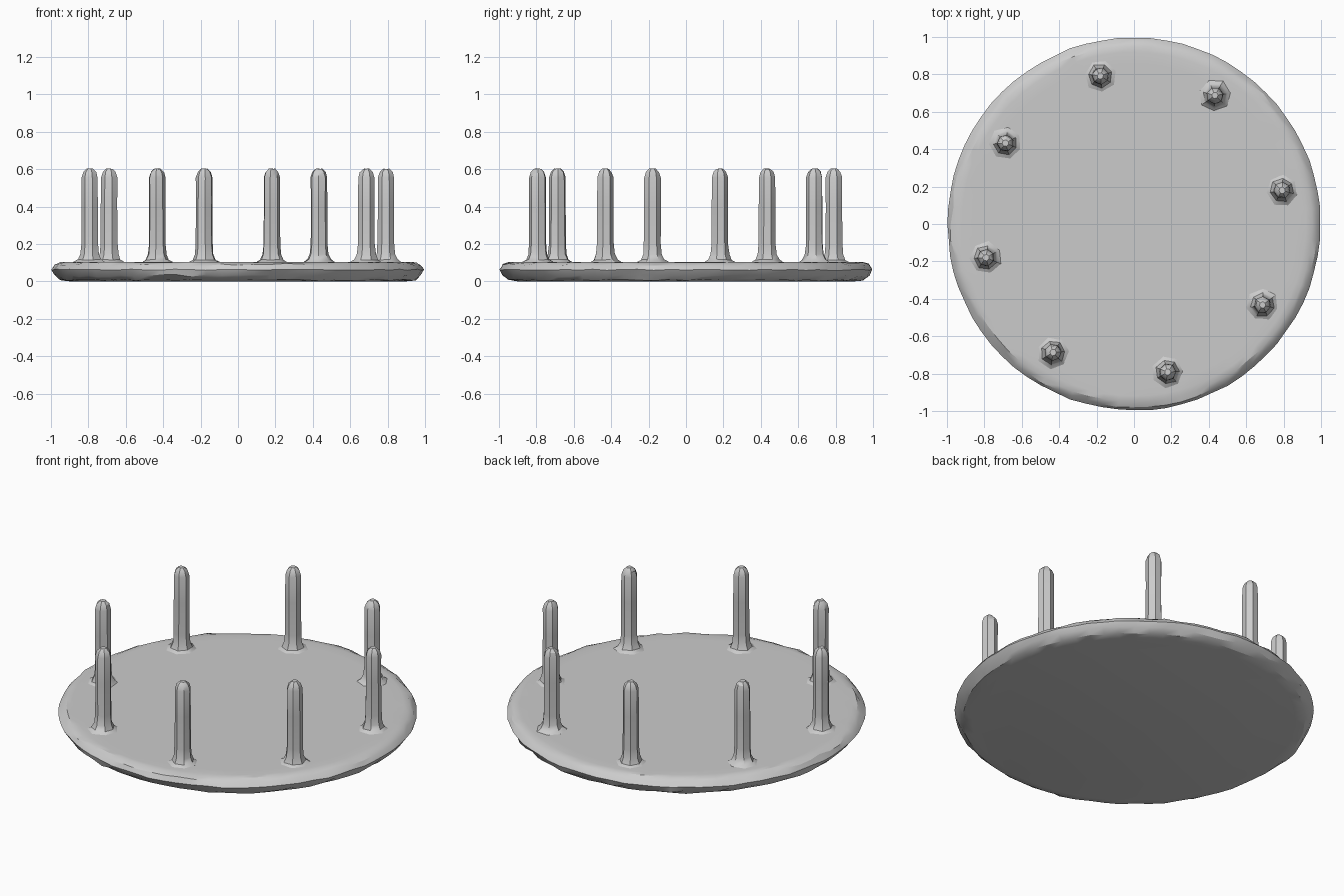
import bpy, bmesh, math, random
from mathutils import Vector

random.seed(4)
cube = bpy.data.objects.get("Cube")
if cube:
    bpy.data.objects.remove(cube, do_unlink=True)

grey = bpy.data.materials.new("plain_grey")
grey.use_nodes = True
grey.diffuse_color = (0.6, 0.6, 0.6, 1)
grey.node_tree.nodes["Principled BSDF"].inputs["Base Color"].default_value = (0.6, 0.6, 0.6, 1)


def lathe(name, profile, sides, jitter, turn=0.0, angle=30):
    """Revolve (radius, height, roughness) rings, wobble them and cap both ends."""
    bm = bmesh.new()
    rings = []
    for r, z, rough in profile:
        ring = []
        for i in range(sides):
            a = turn + 2 * math.pi * i / sides
            rr = r - random.random() * jitter * rough
            zz = z + random.uniform(-0.5, 0.5) * jitter * rough
            ring.append(bm.verts.new((rr * math.cos(a), rr * math.sin(a), zz)))
        rings.append(ring)
    for low, high in zip(rings, rings[1:]):
        for i in range(sides):
            j = (i + 1) % sides
            bm.faces.new((low[i], low[j], high[j], high[i]))
    bm.faces.new(rings[0][::-1])
    bm.faces.new(rings[-1])
    mesh = bpy.data.meshes.new(name)
    bm.to_mesh(mesh)
    bm.free()
    mesh.materials.append(grey)
    obj = bpy.data.objects.new(name, mesh)
    bpy.context.collection.objects.link(obj)
    bpy.ops.object.select_all(action='DESELECT')
    obj.select_set(True)
    bpy.context.view_layer.objects.active = obj
    bpy.ops.object.shade_smooth_by_angle(angle=math.radians(angle))
    return obj


# Round base plate with a softly chipped, rounded rim
lathe("base_plate", [
    (0.90, 0.000, 0), (0.955, 0.008, 0.5), (0.988, 0.030, 1), (1.0, 0.062, 0.4),
    (0.985, 0.088, 1), (0.955, 0.101, 0.4), (0.92, 0.104, 0), (0.86, 0.104, 0),
], 72, 0.016, angle=28)

# Ring of eight faceted pegs with flared feet and blunt tips
peg_profile = [
    (0.095, 0.100, 0.5), (0.068, 0.116, 0.6), (0.053, 0.145, 0.3), (0.048, 0.20, 0.3),
    (0.047, 0.40, 0.3), (0.047, 0.555, 0.4), (0.038, 0.585, 0.4), (0.019, 0.602, 0.3),
]
for n in range(8):
    a = math.radians(12.8 + 45 * n)
    peg = lathe(f"peg_{n + 1}", peg_profile, 7, 0.010, turn=random.uniform(0, 1), angle=32)
    peg.location = Vector((0.812 * math.cos(a), 0.812 * math.sin(a), 0))
